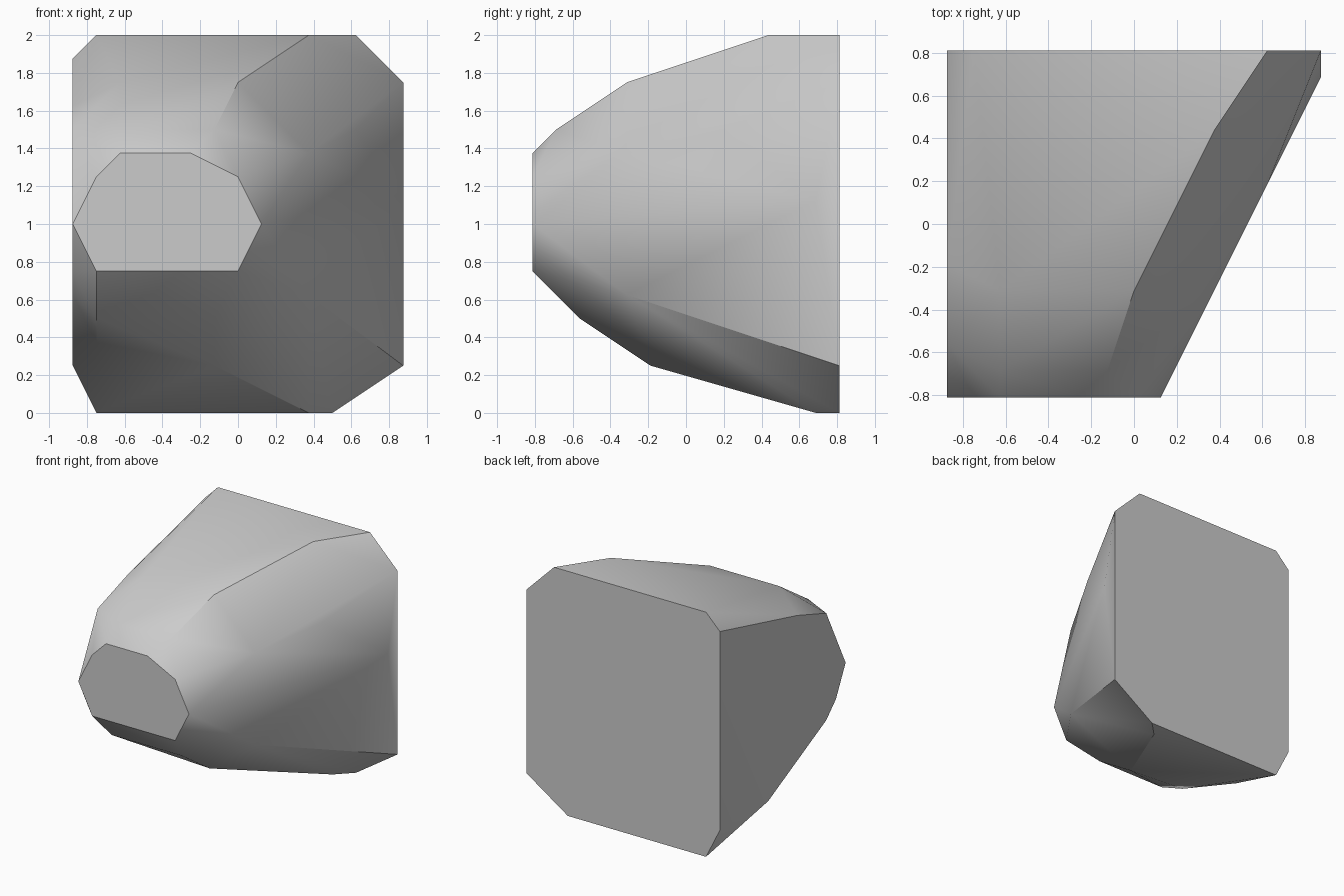
import bpy
import bmesh
import math

if "Cube" in bpy.data.objects:
    bpy.data.objects.remove(bpy.data.objects["Cube"], do_unlink=True)

UNIT = 1 / 8          # lattice spacing
HALF_DEPTH = 6.5      # half the depth in lattice steps

# Cross-section corners (x, z) at each depth step, from front to back
FRONT, BACK = 0, 13
sections = {
    FRONT: [(-7, 8), (-6, 10), (-5, 11), (-2, 11), (0, 10), (1, 8), (0, 6), (-6, 6)],
    1: [(-5, 12), (-1, 12), (-7, 6)],
    2: [(-7, 12), (-7, 5), (-6, 4), (-1, 4)],
    4: [(-5, 14), (0, 14), (3, 11), (3, 5), (-6, 3)],
    5: [(-7, 13), (-1, 2)],
    8: [(5, 12), (-7, 2)],
    10: [(3, 16)],
    12: [(7, 9), (3, 0)],
    BACK: [(-7, 15), (-6, 16), (5, 16), (7, 14), (7, 2), (4, 0), (-6, 0), (-7, 2)],
}


def make_material(name, colour):
    material = bpy.data.materials.new(name)
    material.use_nodes = True
    material.diffuse_color = colour
    shader = next(n for n in material.node_tree.nodes if n.type == "BSDF_PRINCIPLED")
    shader.inputs["Base Color"].default_value = colour
    return material


def make_hull(name, sections, material):
    """Wrap a faceted convex shell around the section corners."""
    bm = bmesh.new()
    for step, corners in sections.items():
        for x, z in corners:
            bm.verts.new((x * UNIT, (step - HALF_DEPTH) * UNIT, z * UNIT))
    bmesh.ops.convex_hull(bm, input=bm.verts[:])
    loose = [v for v in bm.verts if not v.link_faces]
    bmesh.ops.delete(bm, geom=loose, context="VERTS")
    # Join the coplanar triangles into clean flat facets
    bmesh.ops.dissolve_limit(bm, angle_limit=math.radians(0.5),
                             verts=bm.verts[:], edges=bm.edges[:])
    bmesh.ops.recalc_face_normals(bm, faces=bm.faces[:])
    mesh = bpy.data.meshes.new(name)
    bm.to_mesh(mesh)
    bm.free()
    mesh.materials.append(material)
    obj = bpy.data.objects.new(name, mesh)
    bpy.context.collection.objects.link(obj)
    return obj


# Single faceted block
grey = make_material("light grey", (0.6, 0.6, 0.6, 1))
block = make_hull("faceted_block", sections, grey)

# Smooth the gentle bends, keep the strong edges sharp
bpy.ops.object.select_all(action="DESELECT")
block.select_set(True)
bpy.context.view_layer.objects.active = block
bpy.ops.object.shade_smooth_by_angle(angle=math.radians(30))
